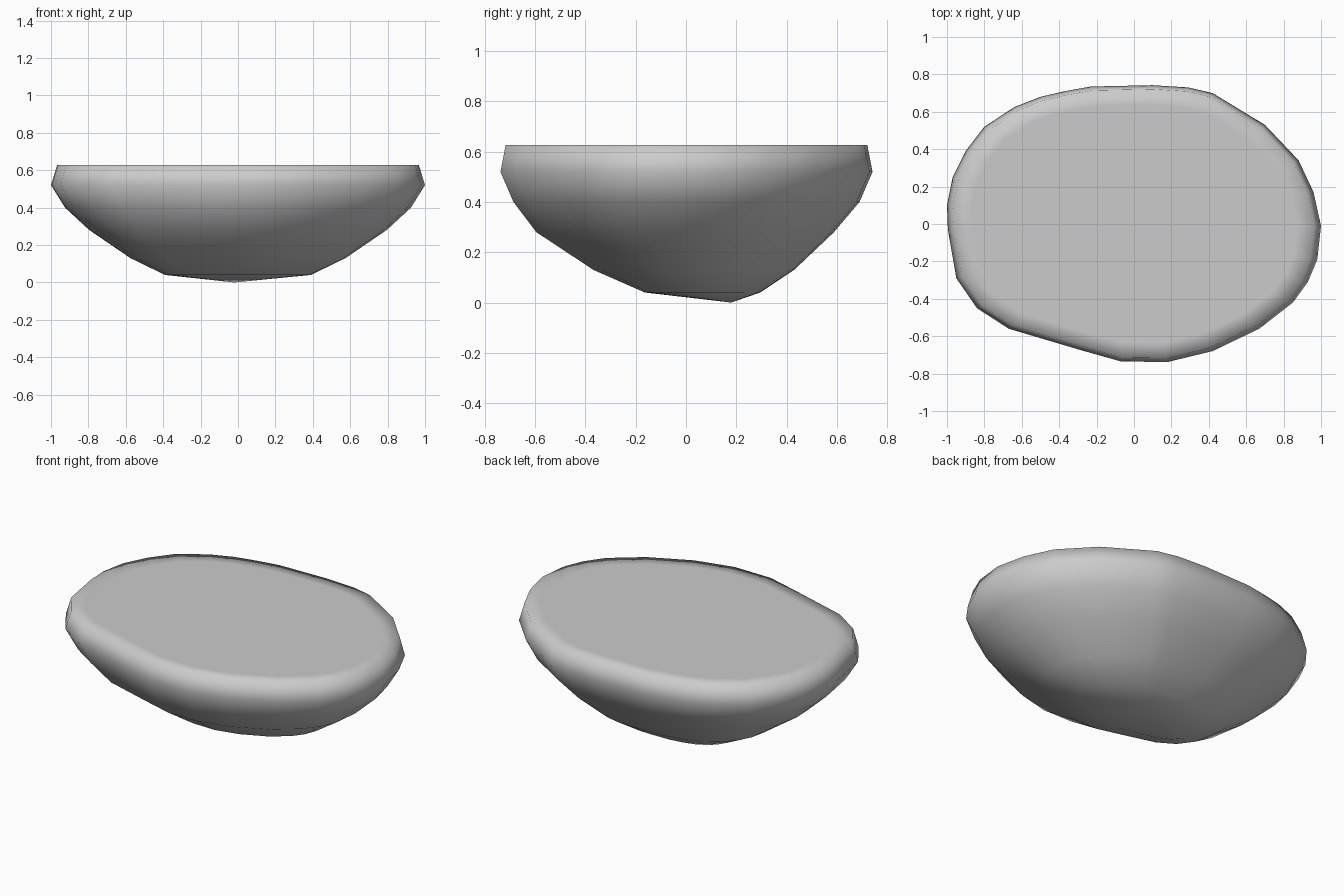
import bpy, bmesh

if "Cube" in bpy.data.objects:
    bpy.data.objects.remove(bpy.data.objects["Cube"])

# Widest outline of the rock, seen from above, counter-clockwise
OUTLINE = [(1.0, -.01), (.96, .17), (.88, .34), (.70, .53), (.42, .70), (.29, .73),
           (.10, .742), (-.23, .735), (-.37, .71), (-.50, .68), (-.64, .625),
           (-.80, .52), (-.90, .39), (-.97, .25), (-1.0, .10), (-.995, -.03),
           (-.95, -.29), (-.84, -.45), (-.67, -.56), (-.30, -.67), (-.07, -.735),
           (.18, -.738), (.42, -.68), (.67, -.56), (.85, -.42), (.93, -.31), (.98, -.19)]

# Stacked rings: height, x scale, y scale, y offset
RINGS = [(.04, .39, .31, .065), (.13, .575, .54, .03), (.28, .795, .80, -.005),
         (.40, .925, .93, 0), (.52, 1, 1, 0), (.627, .967, .972, 0), (.627, .87, .86, 0)]

bm = bmesh.new()
rings = [[bm.verts.new((x * sx, y * sy + oy, z)) for x, y in OUTLINE]
         for z, sx, sy, oy in RINGS]
n = len(OUTLINE)

# Sides
for low, high in zip(rings, rings[1:]):
    for i in range(n):
        j = (i + 1) % n
        bm.faces.new((low[i], low[j], high[j], high[i]))

# Flat top and blunt, off-centre lowest point
bm.faces.new(rings[-1])
tip = bm.verts.new((-.02, .18, 0))
for i in range(n):
    bm.faces.new((rings[0][(i + 1) % n], rings[0][i], tip))

bmesh.ops.recalc_face_normals(bm, faces=bm.faces)
for f in bm.faces:
    f.smooth = True
mesh = bpy.data.meshes.new("flat_topped_rock")
bm.to_mesh(mesh)
bm.free()
rock = bpy.data.objects.new("flat_topped_rock", mesh)
bpy.context.collection.objects.link(rock)
